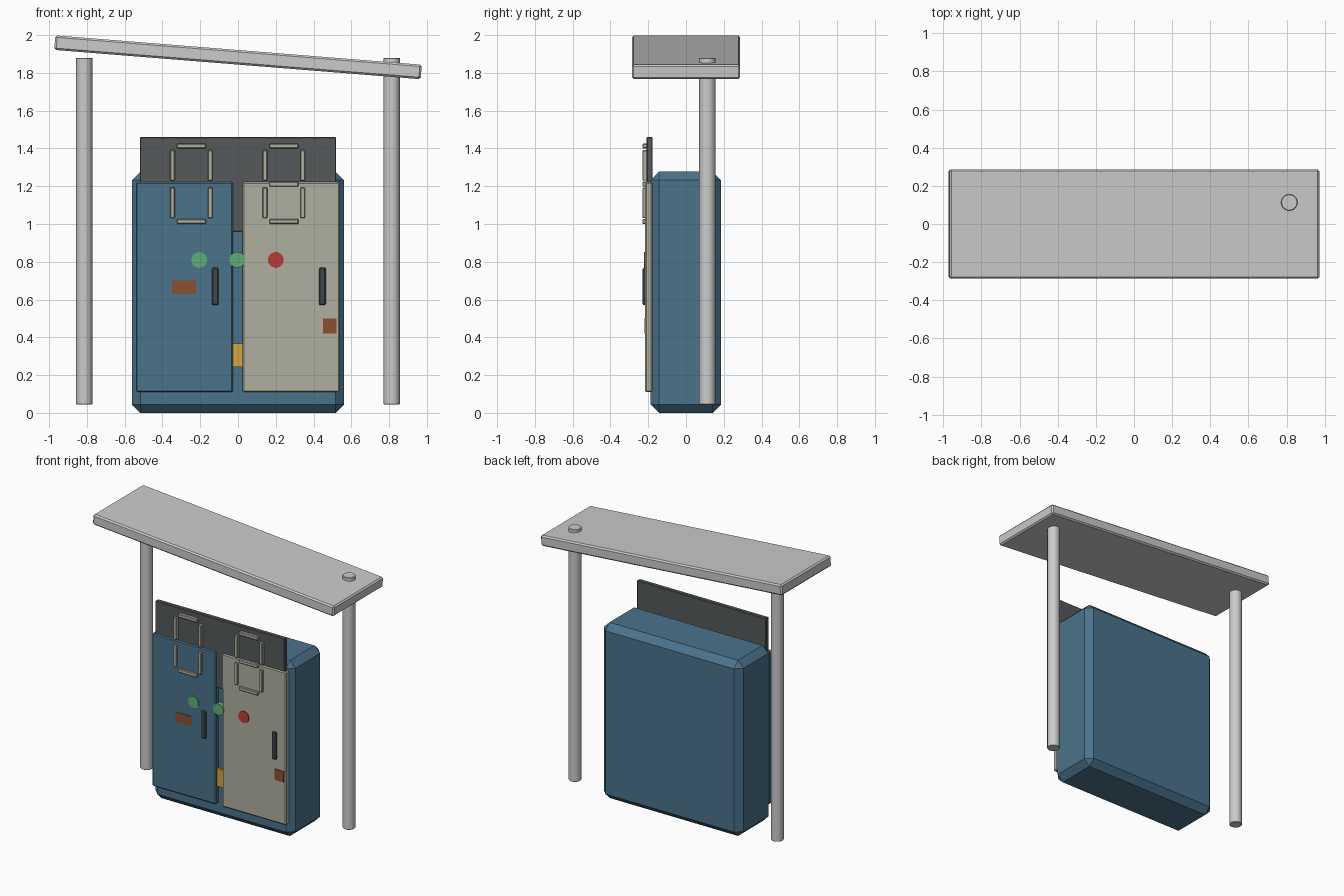
import bpy, math

if "Cube" in bpy.data.objects:
    bpy.data.objects.remove(bpy.data.objects["Cube"])


def material(name, rgb):
    m = bpy.data.materials.new(name)
    m.diffuse_color = (*rgb, 1)
    m.use_nodes = True
    m.node_tree.nodes["Principled BSDF"].inputs["Base Color"].default_value = m.diffuse_color
    return m


blue = material("blue_paint", (0.07, 0.17, 0.26))
beige = material("beige_paint", (0.43, 0.43, 0.35))
dark = material("dark_metal", (0.09, 0.10, 0.105))
black = material("handle_metal", (0.055, 0.065, 0.075))
green = material("green_light", (0.11, 0.43, 0.19))
red = material("red_light", (0.5, 0.045, 0.038))
rust = material("rust", (0.26, 0.08, 0.03))
yellow = material("yellow_tag", (0.68, 0.38, 0.04))


def finish(ob, name, mat, bevel):
    ob.name = name
    if mat:
        ob.data.materials.append(mat)
    if bevel:
        mod = ob.modifiers.new("edge", "BEVEL")
        mod.width = bevel
        mod.segments = 1
        mod.limit_method = "ANGLE"
    return ob


def box(name, x, y, z, mat=None, bevel=0.0):
    """Box from (min, max) ranges on each axis."""
    bpy.ops.mesh.primitive_cube_add(size=1, location=[sum(r) / 2 for r in (x, y, z)])
    ob = bpy.context.object
    ob.scale = [r[1] - r[0] for r in (x, y, z)]
    bpy.ops.object.transform_apply(location=False, rotation=False, scale=True)
    return finish(ob, name, mat, bevel)


def cylinder(name, radius, depth, loc, rot=(0, 0, 0), mat=None, bevel=0.0):
    bpy.ops.mesh.primitive_cylinder_add(vertices=24, radius=radius, depth=depth,
                                        location=loc, rotation=rot)
    bpy.ops.object.shade_smooth_by_angle(angle=math.radians(30))
    return finish(bpy.context.object, name, mat, bevel)


# Cabinet
box("cabinet_body", (-0.562, 0.562), (-0.188, 0.186), (0, 1.277), blue, 0.045)
box("display_panel", (-0.52, 0.52), (-0.209, -0.177), (0.96, 1.46), dark, 0.004)

# Doors with handles
box("left_door", (-0.541, -0.027), (-0.216, -0.178), (0.11, 1.222), blue, 0.007)
box("right_door", (0.024, 0.538), (-0.216, -0.178), (0.11, 1.222), beige, 0.007)
for side, x in (("left", -0.12), ("right", 0.447)):
    box(side + "_handle", (x - 0.018, x + 0.018), (-0.229, -0.2), (0.57, 0.769), black, 0.006)

# Display segments: left without the middle bar, right complete
for side, cx in (("left", -0.247), ("right", 0.243)):
    for z in (1.413, 1.211, 1.013):
        if side == "left" and z == 1.211:
            continue
        box(side + "_segment_bar", (cx - 0.077, cx + 0.077), (-0.231, -0.205),
            (z - 0.013, z + 0.013), beige, 0.004)
    for s in (-1, 1):
        for z in (1.31, 1.112):
            x = cx + s * 0.1
            box(side + "_segment_post", (x - 0.013, x + 0.013), (-0.231, -0.205),
                (z - 0.081, z + 0.081), beige, 0.004)

# Indicator lights
for name, x, mat in (("left_light", -0.205, green), ("middle_light", -0.003, green),
                     ("right_light", 0.2, red)):
    cylinder(name, 0.042, 0.038, (x, -0.203, 0.81), (math.pi / 2, 0, 0), mat)

# Rust patches and tag
box("left_rust_patch", (-0.35, -0.222), (-0.22, -0.205), (0.63, 0.70), rust)
box("right_rust_patch", (0.449, 0.522), (-0.22, -0.205), (0.42, 0.50), rust)
box("yellow_tag", (-0.05, 0.05), (-0.205, -0.18), (0.242, 0.368), yellow)

# Canopy on two posts; the right post pokes through the low end
roof = box("canopy_roof", (-0.973, 0.973), (-0.287, 0.287), (1.844, 1.921), None, 0.01)
roof.rotation_euler.y = math.atan(0.08)
for side, s in (("left", -1), ("right", 1)):
    cylinder(side + "_post", 0.043, 1.835, (s * 0.814, 0.113, 0.9625), bevel=0.003)
